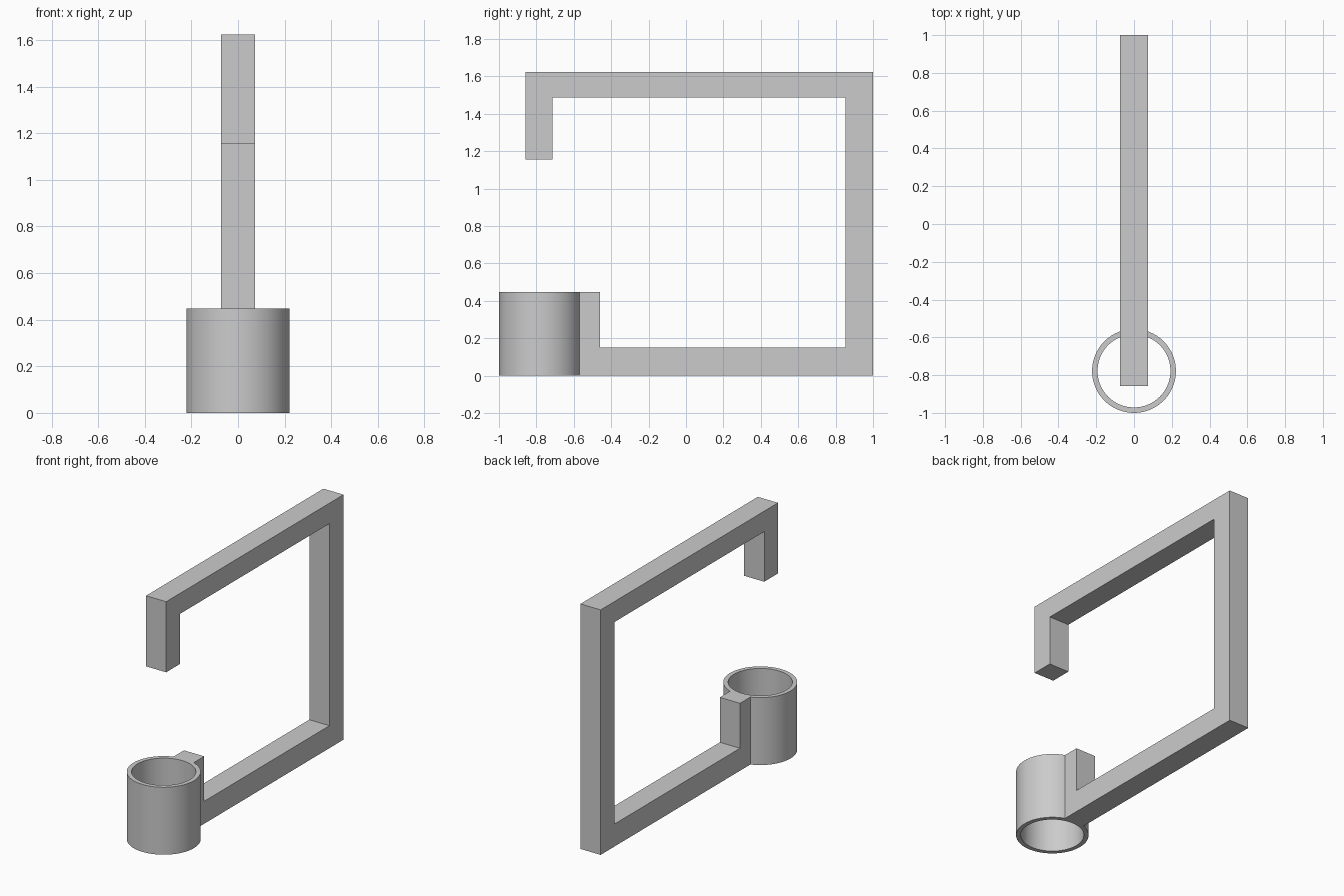
import bpy, bmesh, math

cube = bpy.data.objects.get("Cube")
if cube:
    bpy.data.objects.remove(cube, do_unlink=True)

GREY = (0.6, 0.6, 0.6, 1.0)
grey = bpy.data.materials.new("plain grey")
grey.use_nodes = True
grey.diffuse_color = GREY
grey.node_tree.nodes["Principled BSDF"].inputs["Base Color"].default_value = GREY


def add_object(name, bm):
    bmesh.ops.recalc_face_normals(bm, faces=bm.faces)
    mesh = bpy.data.meshes.new(name)
    bm.to_mesh(mesh)
    bm.free()
    mesh.materials.append(grey)
    obj = bpy.data.objects.new(name, mesh)
    bpy.context.collection.objects.link(obj)
    return obj


def extrude_profile(name, points, depth_vector):
    """Make a solid by sweeping a flat closed outline along a vector."""
    bm = bmesh.new()
    face = bm.faces.new([bm.verts.new(p) for p in points])
    swept = bmesh.ops.extrude_face_region(bm, geom=[face], use_keep_orig=True)
    verts = [v for v in swept["geom"] if isinstance(v, bmesh.types.BMVert)]
    bmesh.ops.translate(bm, vec=depth_vector, verts=verts)
    return add_object(name, bm)


# Square-section frame: hook, top bar, back post, bottom bar and mounting block
HALF_WIDTH = 0.074
HEIGHT, BLOCK_TOP = 1.624, 0.447
outline = [
    (-0.572, 0), (1, 0), (1, HEIGHT), (-0.858, HEIGHT),
    (-0.858, 1.156), (-0.714, 1.156), (-0.714, 1.488), (0.852, 1.488),
    (0.852, 0.149), (-0.46, 0.149), (-0.46, BLOCK_TOP), (-0.572, BLOCK_TOP),
]
extrude_profile("bracket_frame", [(-HALF_WIDTH, y, z) for y, z in outline],
                (2 * HALF_WIDTH, 0, 0))

# Open tube at the lower front, spun from its wall section
OUTER, INNER, CENTRE_Y = 0.222, 0.193, -0.778
bm = bmesh.new()
wall = [bm.verts.new((r, CENTRE_Y, z)) for r, z in
        ((INNER, 0), (OUTER, 0), (OUTER, BLOCK_TOP), (INNER, BLOCK_TOP))]
edges = [bm.edges.new((wall[i], wall[(i + 1) % 4])) for i in range(4)]
bmesh.ops.spin(bm, geom=wall + edges, cent=(0, CENTRE_Y, 0), axis=(0, 0, 1),
               angle=math.tau, steps=96, use_merge=True)
bmesh.ops.remove_doubles(bm, verts=bm.verts, dist=0.0001)
tube = add_object("tube_holder", bm)

bpy.ops.object.select_all(action="DESELECT")
tube.select_set(True)
bpy.context.view_layer.objects.active = tube
bpy.ops.object.shade_smooth_by_angle(angle=math.radians(30))
